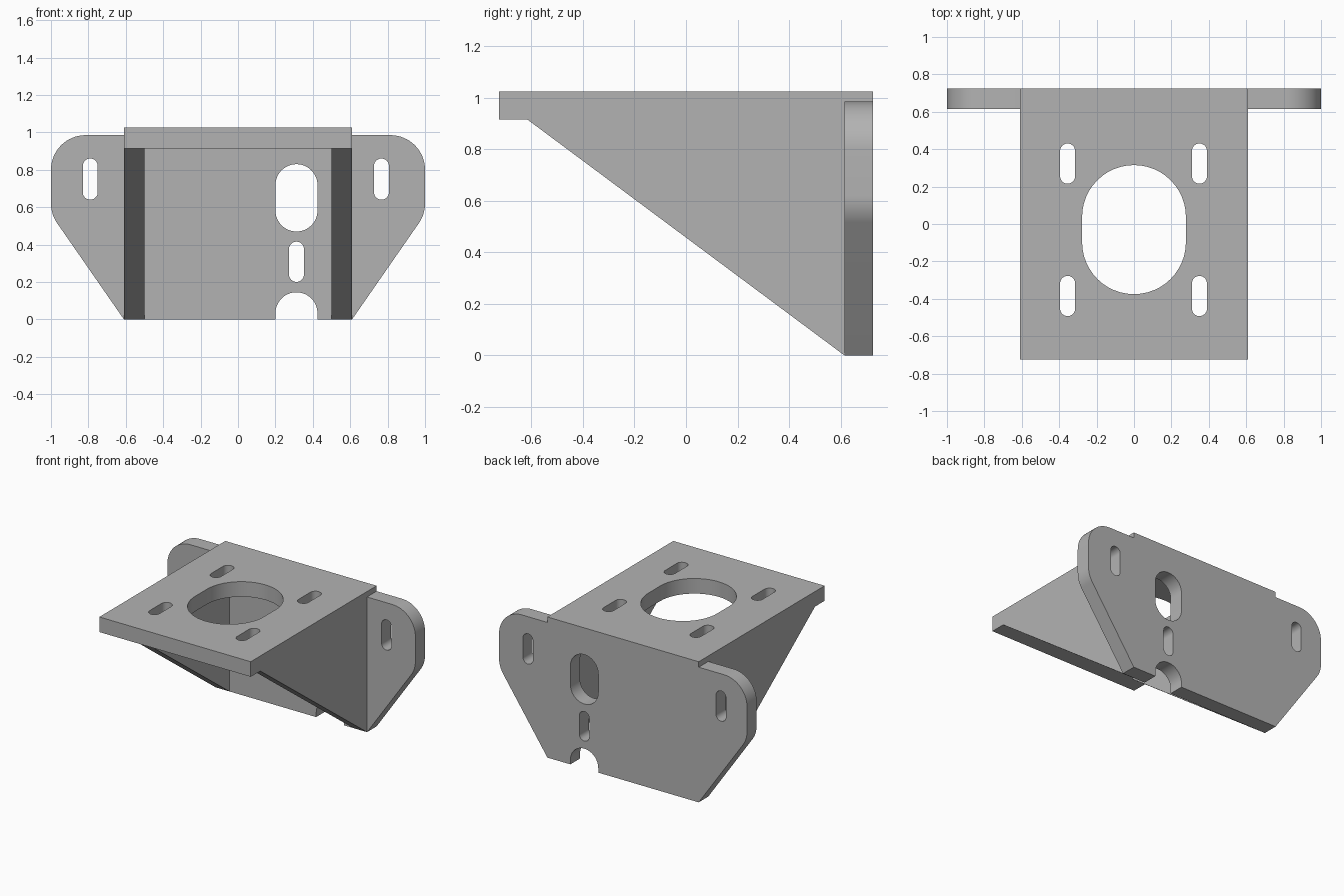
import bpy
import bmesh
from math import sin, cos, pi, radians
from mathutils import Vector

if "Cube" in bpy.data.objects:
    bpy.data.objects.remove(bpy.data.objects["Cube"], do_unlink=True)

# Main dimensions
FRONT, BACK = -0.725, 0.725
THICK = 0.11
HALF_W = 0.61
TOP = 1.025
WALL = BACK - THICK       # front face of the back plate
SHELF = TOP - THICK       # underside of the top plate

grey = bpy.data.materials.new("grey metal")
grey.use_nodes = True
colour = (0.45, 0.45, 0.45, 1)
grey.diffuse_color = colour
grey.node_tree.nodes["Principled BSDF"].inputs["Base Color"].default_value = colour


def arc(cx, cy, r, start, end, steps=16):
    angles = [radians(start + (end - start) * i / steps) for i in range(steps + 1)]
    return [(cx + r * cos(a), cy + r * sin(a)) for a in angles]


def slot(cx, cy, width, length):
    """Outline of a slot that is long in its second axis."""
    r, d = width / 2, (length - width) / 2
    return arc(cx, cy + d, r, 0, 180, 24) + arc(cx, cy - d, r, 180, 360, 24)


def prism(name, outline, place, low, high):
    """Extrude a flat outline between two depths; place maps (u, v, depth) to xyz."""
    bm = bmesh.new()
    face = bm.faces.new([bm.verts.new(place(u, v, low)) for u, v in outline])
    shift = Vector(place(0, 0, high)) - Vector(place(0, 0, low))
    ext = bmesh.ops.extrude_face_region(bm, geom=[face], use_keep_orig=True)
    bmesh.ops.translate(bm, vec=shift, verts=[v for v in ext["geom"] if isinstance(v, bmesh.types.BMVert)])
    bmesh.ops.recalc_face_normals(bm, faces=bm.faces)
    mesh = bpy.data.meshes.new(name)
    bm.to_mesh(mesh)
    bm.free()
    mesh.materials.append(grey)
    obj = bpy.data.objects.new(name, mesh)
    bpy.context.collection.objects.link(obj)
    return obj


def along_x(u, v, d):
    return (d, u, v)


def along_y(u, v, d):
    return (u, d, v)


def along_z(u, v, d):
    return (u, v, d)


def combine(body, other, operation):
    mod = body.modifiers.new(operation.lower(), "BOOLEAN")
    mod.operation, mod.solver, mod.object = operation, "EXACT", other
    bpy.context.view_layer.objects.active = body
    bpy.ops.object.modifier_apply(modifier=mod.name)
    bpy.data.objects.remove(other, do_unlink=True)


# Back plate with rounded ears and tapered lower sides
right_side = [(HALF_W, 0)] + arc(0.815, 0.62, 0.185, -34.5, 0, 10) + arc(0.815, 0.8, 0.185, 0, 90)
left_side = [(-x, z) for x, z in reversed(right_side)]
bracket = prism("mounting_bracket", right_side + left_side, along_y, WALL, BACK)

# Top plate
top_outline = [(-HALF_W, FRONT), (HALF_W, FRONT), (HALF_W, BACK), (-HALF_W, BACK)]
combine(bracket, prism("top_plate", top_outline, along_z, SHELF, TOP), "UNION")

# Triangular side gussets, sunk into both plates
gusset = [(FRONT + THICK, SHELF), (WALL, 0), (WALL + 0.05, 0),
          (WALL + 0.05, SHELF + 0.05), (FRONT + THICK, SHELF + 0.05)]
for side in (-1, 1):
    combine(bracket, prism("side_gusset", gusset, along_x, side * (HALF_W - THICK), side * HALF_W), "UNION")

# Openings in the top plate
top_slots = [slot(0, -0.03, 0.555, 0.69)]
top_slots += [slot(x, y, 0.08, 0.215) for x in (-0.355, 0.35) for y in (-0.385, 0.323)]
for outline in top_slots:
    combine(bracket, prism("top_cutter", outline, along_z, SHELF - 0.02, TOP + 0.05), "DIFFERENCE")

# Openings in the back plate, the lowest one open at the bottom edge
back_slots = [slot(-0.79, 0.75, 0.08, 0.22), slot(0.767, 0.75, 0.08, 0.22),
              slot(0.3125, 0.65, 0.225, 0.36), slot(0.3125, 0.308, 0.08, 0.215),
              slot(0.3125, -0.035, 0.225, 0.36)]
for outline in back_slots:
    combine(bracket, prism("back_cutter", outline, along_y, WALL - 0.05, BACK + 0.05), "DIFFERENCE")

# Smooth rounded corners and slot walls, keep flat edges sharp
bpy.ops.object.select_all(action="DESELECT")
bracket.select_set(True)
bpy.context.view_layer.objects.active = bracket
bpy.ops.object.shade_smooth_by_angle(angle=radians(30))
